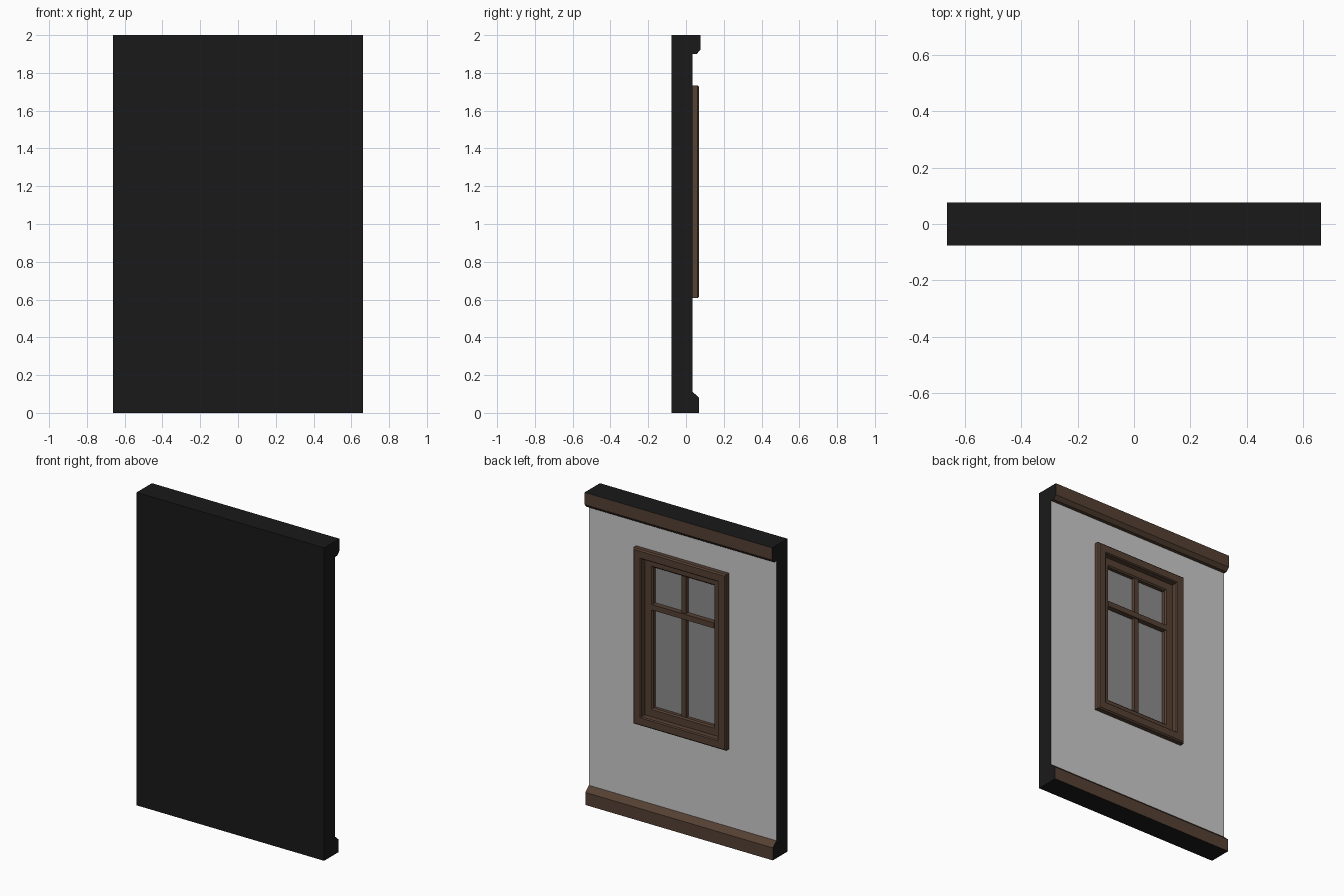
import bpy, bmesh

if "Cube" in bpy.data.objects:
    bpy.data.objects.remove(bpy.data.objects["Cube"])

def material(name, rgb):
    m = bpy.data.materials.new(name)
    m.diffuse_color = (*rgb, 1)
    m.use_nodes = True
    m.node_tree.nodes["Principled BSDF"].inputs["Base Color"].default_value = m.diffuse_color
    return m

BLACK = material("black", (0.01, 0.01, 0.01))
WOOD = material("dark_wood", (0.09, 0.052, 0.034))
GLASS = material("glass", (0.27, 0.27, 0.27))

def finish(name, bm, mats=()):
    me = bpy.data.meshes.new(name)
    bm.to_mesh(me)
    bm.free()
    ob = bpy.data.objects.new(name, me)
    bpy.context.collection.objects.link(ob)
    for m in mats:
        me.materials.append(m)
    return ob

def loft(name, rings, mats=()):
    """Mitred rectangular frame facing +y; each ring is (half width, z0, z1, y)."""
    bm = bmesh.new()
    loops = [[bm.verts.new(p) for p in ((h, y, a), (-h, y, a), (-h, y, b), (h, y, b))]
             for h, a, b, y in rings]
    for lo, hi in zip(loops, loops[1:]):
        for i in range(4):
            j = (i + 1) % 4
            bm.faces.new((lo[i], lo[j], hi[j], hi[i]))
    return finish(name, bm, mats)

def box(name, x0, x1, y0, y1, z0, z1, mat):
    bm = bmesh.new()
    bmesh.ops.create_cube(bm, size=1)
    for v in bm.verts:
        v.co = (x1 if v.co.x > 0 else x0, y1 if v.co.y > 0 else y0, z1 if v.co.z > 0 else z0)
    return finish(name, bm, [mat])

W, FACE, BACK = 0.663, 0.034, -0.077

# Wall shell: side profile extruded across, with skirting and cornice in wood
profile = [(BACK, 0), (0.07, 0), (0.07, 0.08), (FACE, 0.112), (FACE, 1.9),
           (0.056, 1.9), (0.077, 1.922), (0.077, 2), (BACK, 2)]
wood_edges, open_edge = {1, 2, 4, 5, 6}, 3
bm = bmesh.new()
left, right = ([bm.verts.new((x, y, z)) for y, z in profile] for x in (-W, W))
n = len(profile)
for i in range(n):
    j = (i + 1) % n
    if i != open_edge:
        f = bm.faces.new((left[i], left[j], right[j], right[i]))
        f.material_index = int(i in wood_edges)
bm.faces.new(left[::-1])
bm.faces.new(right)
bmesh.ops.recalc_face_normals(bm, faces=bm.faces)
finish("wall_shell", bm, [BLACK, WOOD])

# Plaster face with the window opening
loft("plaster_face", [(W, 0.112, 1.9, FACE), (0.32, 0.616, 1.725, FACE)])

def inset(d, y):
    return (0.328 - d, 0.608 + d, 1.733 - d, y)

# Window casing and stepped sash
loft("window_casing", [inset(0, FACE), inset(0, 0.062), inset(0.008, 0.07),
                       inset(0.052, 0.07), inset(0.058, 0.064), inset(0.058, 0.03)], [WOOD])
loft("window_sash", [inset(0.058, 0.03), inset(0.104, 0.03), inset(0.112, 0.022),
                     inset(0.112, 0)], [WOOD])

# Glass pane and glazing bars
bm = bmesh.new()
bm.faces.new([bm.verts.new(p) for p in
              ((0.216, 0, 0.72), (-0.216, 0, 0.72), (-0.216, 0, 1.621), (0.216, 0, 1.621))])
finish("glass_pane", bm, [GLASS])
box("vertical_bar", -0.016, 0.016, 0, 0.022, 0.72, 1.621, WOOD)
box("horizontal_bar", -0.222, 0.222, 0, 0.033, 1.35, 1.385, WOOD)
